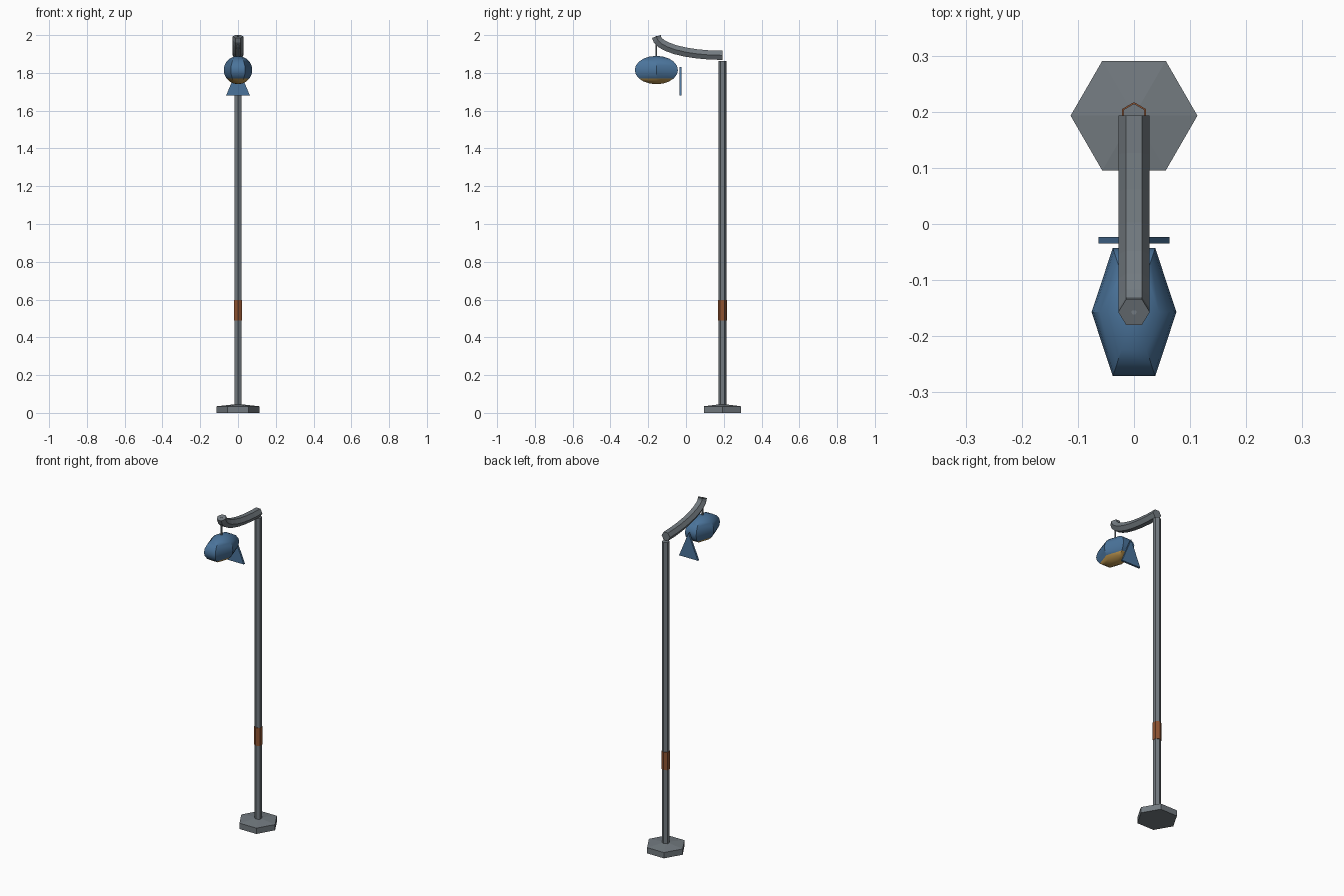
import bpy, bmesh, math
from mathutils import Vector, Matrix

if "Cube" in bpy.data.objects:
    bpy.data.objects.remove(bpy.data.objects["Cube"])

POLE_Y, LAMP_Y = 0.193, -0.157


def mat(name, rgb):
    m = bpy.data.materials.new(name)
    m.diffuse_color = (*rgb, 1)
    m.use_nodes = True
    m.node_tree.nodes["Principled BSDF"].inputs["Base Color"].default_value = m.diffuse_color
    return m


GREY = mat("grey metal", (0.17, 0.195, 0.215))
BLUE = mat("blue paint", (0.07, 0.175, 0.33))
AMBER = mat("amber glass", (0.55, 0.33, 0.085))
RUST = mat("rust brown", (0.27, 0.085, 0.03))


def finish(name, bm, *mats):
    bmesh.ops.recalc_face_normals(bm, faces=bm.faces[:])
    me = bpy.data.meshes.new(name)
    bm.to_mesh(me)
    bm.free()
    ob = bpy.data.objects.new(name, me)
    bpy.context.collection.objects.link(ob)
    for m in mats:
        me.materials.append(m)
    return ob


def loft(name, rings, material):
    """Skin a list of vertex rings and cap both ends."""
    bm = bmesh.new()
    vr = [[bm.verts.new(p) for p in r] for r in rings]
    n = len(vr[0])
    for a, b in zip(vr, vr[1:]):
        for i in range(n):
            j = (i + 1) % n
            bm.faces.new((a[i], a[j], b[j], b[i]))
    bm.faces.new(vr[0])
    bm.faces.new(vr[-1])
    return finish(name, bm, material)


def post(name, y, profile, material, turn=0.0, sides=6):
    """Upright prism from (radius, height) pairs."""
    angles = [turn + math.tau * i / sides for i in range(sides)]
    return loft(name, [[(r * math.cos(a), y + r * math.sin(a), z) for a in angles]
                       for r, z in profile], material)


# Foot, pole and band
post("base", POLE_Y, [(0.113, 0), (0.113, 0.035), (0.022, 0.045)], GREY)
post("pole", POLE_Y, [(0.0215, 0.03), (0.0215, 1.864)], GREY, math.pi / 2)
post("band", POLE_Y, [(0.0242, 0.49), (0.0242, 0.598)], RUST, math.pi / 2)

# Arm: hexagonal tube along a quarter ellipse
N = 8
path = [Vector((0, POLE_Y - 0.35 * math.sin(t), 1.993 - 0.1 * math.cos(t)))
        for t in (math.pi / 2 * i / N for i in range(N + 1))]
rings = []
for i, p in enumerate(path):
    d = Vector((0, -1, 0)) if i == 0 else (path[min(i + 1, N)] - path[i - 1]).normalized()
    up = Vector((0, -d.z, d.y)) * -1
    rings.append([p + 0.028 * (Vector((math.cos(a), 0, 0)) + up * math.sin(a))
                  for a in (math.tau * k / 6 for k in range(6))])
loft("arm", rings, GREY)

# Hanging rod
post("hanger_rod", LAMP_Y, [(0.005, 1.87), (0.005, 1.994)], GREY)

# Lamp body: six-sided ellipsoid, amber below 36 degrees south
bm = bmesh.new()
bmesh.ops.create_uvsphere(bm, u_segments=6, v_segments=10, radius=1,
                          matrix=Matrix.Rotation(math.pi / 2, 4, 'Z'))
for f in bm.faces:
    f.material_index = int(f.calc_center_median().z < -0.6)
bmesh.ops.scale(bm, vec=(0.0756, 0.132, 0.075), verts=bm.verts)
bmesh.ops.translate(bm, vec=(0, LAMP_Y, 1.815), verts=bm.verts)
body = finish("lamp_body", bm, BLUE, AMBER)
bpy.context.view_layer.objects.active = body
body.select_set(True)
bpy.ops.object.shade_smooth_by_angle(angle=math.radians(30))

# Tail fin: thin triangle
loft("tail_fin", [[(-0.063, y, 1.68), (0.063, y, 1.68), (0, y, 1.83)]
                  for y in (-0.035, -0.023)], BLUE)
